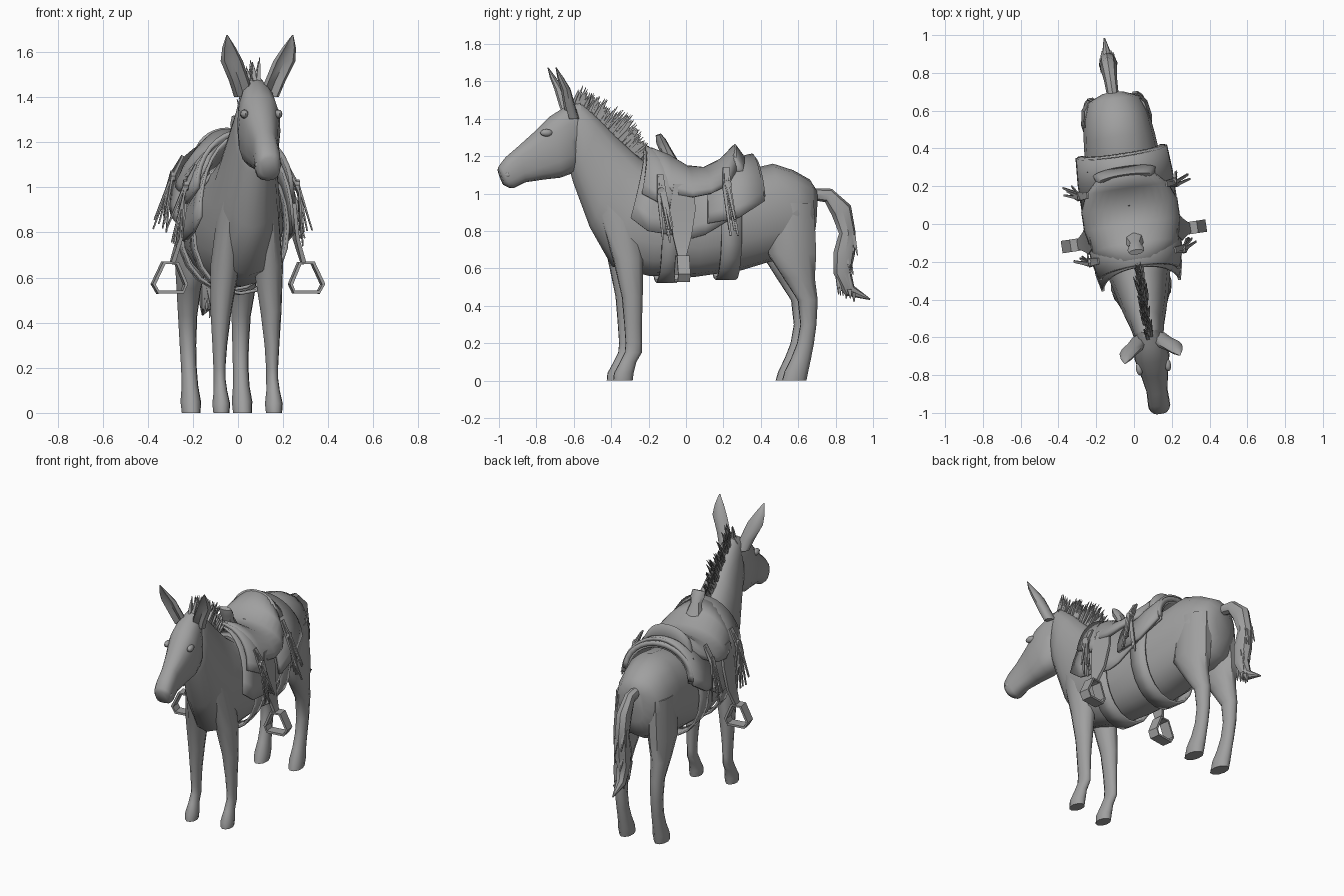
import bpy, bmesh, math, random
from mathutils import Vector, Matrix

if "Cube" in bpy.data.objects:
    bpy.data.objects.remove(bpy.data.objects["Cube"])

random.seed(4)
V = Vector
grey = bpy.data.materials.new("plain grey")
grey.diffuse_color = (0.35, 0.35, 0.35, 1)
grey.use_nodes = True
grey.node_tree.nodes["Principled BSDF"].inputs["Base Color"].default_value = grey.diffuse_color
# the animal stands turned slightly about the vertical axis
PLACE = Matrix.Translation((-0.01, 0, 0)) @ Matrix.Rotation(math.radians(8.5), 4, 'Z')


def oval(c, u, v, n=12, power=1):
    """Ring around c; a power below 1 makes it boxier."""
    def f(x):
        return math.copysign(abs(x) ** power, x) if abs(x) > 1e-6 else 0
    return [c + u * f(math.cos(2 * math.pi * i / n)) + v * f(math.sin(2 * math.pi * i / n)) for i in range(n)]


def loft(bm, rings, closed=False, wrap=True, caps=True):
    rows = [[bm.verts.new(p) for p in r] for r in rings]
    n, m = len(rows[0]), len(rows)
    for i in range(m if closed else m - 1):
        a, b = rows[i], rows[(i + 1) % m]
        for j in range(n if wrap else n - 1):
            k = (j + 1) % n
            bm.faces.new((a[j], a[k], b[k], b[j]))
    if caps and wrap and not closed:
        bm.faces.new(rows[0])
        bm.faces.new(rows[-1])


def rod(bm, pts, sizes, ref, n=4, closed=False):
    """Tube along a path; sizes are half widths along ref and across it."""
    pts = [V(p) for p in pts]
    m, rings = len(pts), []
    for i, p in enumerate(pts):
        if closed:
            t = pts[(i + 1) % m] - pts[i - 1]
        else:
            t = pts[min(i + 1, m - 1)] - pts[max(i - 1, 0)]
        a, b = sizes[i] if isinstance(sizes, list) else sizes
        u = V(ref).normalized()
        w = t.cross(u).normalized()
        if n == 4:
            rings.append([p + u * a + w * b, p - u * a + w * b, p - u * a - w * b, p + u * a - w * b])
        else:
            rings.append(oval(p, u * a, w * b, n))
    loft(bm, rings, closed)


def finish(bm, name, angle=50, thick=0):
    bmesh.ops.recalc_face_normals(bm, faces=bm.faces)
    bm.transform(PLACE)
    me = bpy.data.meshes.new(name)
    bm.to_mesh(me)
    bm.free()
    me.materials.append(grey)
    ob = bpy.data.objects.new(name, me)
    bpy.context.collection.objects.link(ob)
    bpy.ops.object.select_all(action='DESELECT')
    bpy.context.view_layer.objects.active = ob
    ob.select_set(True)
    if thick:
        s = ob.modifiers.new("thickness", 'SOLIDIFY')
        s.thickness, s.offset = thick, 0
    bpy.ops.object.shade_smooth_by_angle(angle=math.radians(angle))


def trunk(name, rows, power):
    """Rings given by top point, bottom point and half width."""
    bm = bmesh.new()
    rings = []
    for yt, zt, yb, zb, w in rows:
        t, b = V((0, yt, zt)), V((0, yb, zb))
        rings.append(oval((t + b) / 2, V((w, 0, 0)), (t - b) / 2, 16, power))
    loft(bm, rings)
    finish(bm, name, 60)


# body and neck
trunk("body", [(.705, 1.02, .695, .80, .06), (.67, 1.075, .665, .70, .14), (.58, 1.125, .58, .65, .175),
               (.47, 1.16, .45, .635, .19), (.3, 1.12, .3, .59, .205), (.05, 1.08, .05, .555, .21),
               (-.18, 1.14, -.2, .56, .185), (-.26, 1.2, -.40, .61, .15), (-.38, 1.31, -.52, .82, .12),
               (-.47, 1.40, -.61, 1.06, .09), (-.56, 1.48, -.63, 1.13, .08), (-.6, 1.49, -.62, 1.2, .06)], .92)
# head
trunk("head", [(-.575, 1.49, -.565, 1.2, .06), (-.66, 1.46, -.61, 1.11, .088), (-.74, 1.41, -.68, 1.085, .094),
               (-.82, 1.33, -.77, 1.075, .074), (-.91, 1.25, -.87, 1.06, .056), (-.975, 1.195, -.93, 1.03, .058),
               (-1.01, 1.15, -.955, 1.03, .054), (-1.017, 1.13, -.985, 1.045, .04)], .78)

SIDES = ((1, "right"), (-1, "left"))
# legs: height, front y, back y, centre x, half width
FRONT = [(.95, -.50, -.25, .07, .06), (.65, -.41, -.245, .097, .066), (.45, -.365, -.25, .112, .047),
         (.3, -.352, -.255, .117, .033), (.2, -.345, -.255, .118, .027), (.15, -.35, -.255, .118, .027),
         (.10, -.375, -.285, .118, .03), (.04, -.408, -.30, .118, .04), (0, -.412, -.305, .118, .036)]
HIND = [(.95, .42, .68, .10, .075), (.68, .42, .69, .115, .075), (.55, .505, .68, .122, .055),
        (.43, .585, .695, .12, .043), (.3, .60, .688, .118, .037), (.2, .582, .675, .116, .035),
        (.12, .55, .66, .115, .037), (.05, .515, .645, .115, .046), (0, .50, .635, .115, .042)]
for s, side in SIDES:
    for part, rows in (("front_leg", FRONT), ("hind_leg", HIND)):
        bm = bmesh.new()
        loft(bm, [oval(V((s * x, (a + b) / 2, z)), V((w, 0, 0)), V((0, (b - a) / 2, 0)), 10)
                  for z, a, b, x, w in rows])
        finish(bm, f"{side}_{part}")
    # ear with a shallow hollow front
    bm = bmesh.new()
    rings = []
    for x, y, z, w, d in [(.055, -.62, 1.40, .045, .035), (.08, -.645, 1.47, .046, .034),
                          (.118, -.67, 1.56, .05, .028), (.135, -.70, 1.62, .03, .018),
                          (.147, -.725, 1.675, .003, .003)]:
        r = oval(V((s * x, y, z)), V((w, 0, 0)), V((0, d, 0)), 8)
        r[6].y += d * .9
        rings.append(r)
    loft(bm, rings)
    finish(bm, f"{side}_ear", 60)
    # eye and nostril
    bm = bmesh.new()
    for c, sc in (((s * .076, -.765, 1.325), (.018, .035, .02)), ((s * .045, -.97, 1.10), (.014, .022, .016))):
        bmesh.ops.create_uvsphere(bm, u_segments=10, v_segments=6, radius=1,
                                  matrix=Matrix.Translation(c) @ Matrix.Diagonal((*sc, 1)))
    finish(bm, f"{side}_eye_and_nostril")

# mane of upright blades
bm = bmesh.new()
for i in range(90):
    t = i / 89
    p = V((random.uniform(-.012, .012), -.61 + .36 * t, 1.47 - .28 * t))
    h = (.11 if t < .6 else .11 - .16 * (t - .6)) * random.uniform(.75, 1.1)
    tip = p + V((random.uniform(-.025, .025), .35 * h + .8 * h * t, h))
    rod(bm, [p, p.lerp(tip, .5), tip], [(.009, .009), (.007, .007), (.001, .001)], (1, 0, 0))
finish(bm, "mane", 20)

# tail with ragged tufts
bm = bmesh.new()
path = [(0, .66, 1.0), (0, .77, .99), (0, .84, .91), (0, .872, .79), (0, .855, .68), (0, .845, .58),
        (0, .885, .48), (0, .995, .435)]
rod(bm, path, [(.03, .03), (.035, .04), (.045, .058), (.045, .045), (.05, .058), (.042, .048), (.03, .035), (.004, .004)],
    (1, 0, 0), 8)
for i in range(22):
    k = random.randint(3, 6)
    p = V(path[k]) + V((random.uniform(-.035, .035), random.uniform(-.03, .03), random.uniform(-.02, .05)))
    q = p + V((random.uniform(-.02, .02), random.uniform(-.01, .04), -.11 if k < 6 else -.05))
    rod(bm, [p, q], [(.012, .012), (.002, .002)], (1, 0, 0))
finish(bm, "tail", 40)


def drape(name, rows, thick=.014):
    """Cloth over the back: top y, hem y, top z, hem z, half width."""
    bm = bmesh.new()
    rings = []
    for yt, yh, zt, zh, w in rows:
        ring = []
        for i in range(17):
            a = (i / 8 - 1) * math.pi / 2
            f = 1 - math.cos(a)
            ring.append(V((w * math.sin(a), yt + (yh - yt) * f, zh + (zt - zh) * math.cos(a))))
        rings.append(ring)
    loft(bm, rings, wrap=False)
    finish(bm, name, 40, thick)


# saddle layers
drape("saddle_blanket", [(-.23, -.33, 1.235, .87, .205), (-.15, -.24, 1.185, .80, .225), (.05, 0, 1.11, .76, .23),
                         (.1, .07, 1.11, .78, .23), (.25, .25, 1.14, .89, .23), (.37, .39, 1.16, .97, .205)])
drape("rear_skirt", [(.09, .08, 1.13, .84, .245), (.25, .25, 1.18, .87, .245), (.36, .39, 1.205, .96, .235)], .02)
drape("rear_roll", [(.30, .31, 1.165, .99, .215), (.375, .395, 1.18, .985, .22)], .03)
drape("front_skirt", [(-.22, -.27, 1.25, 1.0, .21), (-.12, -.16, 1.2, .94, .235), (-.03, -.03, 1.15, .9, .24)], .02)
drape("seat", [(-.19, -.21, 1.235, 1.06, .16), (-.1, -.12, 1.2, 1.0, .22), (.0, .0, 1.14, .98, .245),
               (.1, .1, 1.13, 1.0, .245), (.2, .18, 1.18, 1.04, .21), (.265, .24, 1.25, 1.08, .15)], .025)
drape("cantle", [(.215, .2, 1.19, 1.10, .15), (.265, .24, 1.255, 1.12, .145), (.30, .28, 1.2, 1.10, .16)], .02)

# saddle horn
bm = bmesh.new()
rod(bm, [(0, -.09, 1.17), (0, -.115, 1.24), (0, -.135, 1.28), (0, -.15, 1.315)],
    [(.06, .045), (.035, .03), (.045, .028), (.04, .015)], (1, 0, 0), 8)
finish(bm, "saddle_horn", 40)

# girth bands round the belly
for name, y0, y1, zt, zb, w in (("front_girth", -.16, -.05, 1.12, .53, .212),
                                ("rear_girth", .16, .27, 1.1, .545, .22)):
    bm = bmesh.new()
    zm, h = (zt + zb) / 2, (zt - zb) / 2
    loft(bm, [oval(V((0, y, zm)), V((w, 0, 0)), V((0, 0, h)), 20, .95) for y in (y0, y1)], caps=False)
    finish(bm, name, 40, .014)

for s, side in SIDES:
    # fender and stirrup leather
    bm = bmesh.new()
    rod(bm, [(s * .225, -.05, 1.05), (s * .245, -.055, .92), (s * .262, -.06, .77), (s * .295, -.066, .66)],
        [(.05, .008), (.07, .008), (.05, .008), (.022, .01)], (0, 1, 0))
    finish(bm, f"{side}_fender")
    # stirrup frame
    bm = bmesh.new()
    loop = [(.275, .665), (.335, .665), (.38, .57), (.36, .535), (.25, .535), (.235, .57)]
    rod(bm, [(s * x, -.066, z) for x, z in loop], (.033, .007), (0, 1, 0), closed=True)
    finish(bm, f"{side}_stirrup", 30)
    # hanging saddle strings
    bm = bmesh.new()
    for y, z0, z1, x0 in ((-.17, 1.10, .73, .235), (.185, 1.14, .78, .24)):
        for i in range(8):
            dy, out = random.uniform(-.03, .03), random.uniform(.02, .10)
            zb = z1 + random.uniform(-.01, .10)
            rod(bm, [(s * (x0 - .03), y + dy * .3, z0), (s * (x0 + .022), y + dy * .6, (z0 + zb) / 2 + .05),
                     (s * (x0 + out), y + dy + .03, zb)], [(.009, .005), (.009, .005), (.005, .003)], (0, 1, 0))
        rod(bm, [(s * (x0 + .005), y, z0 - .09), (s * (x0 + .025), y, z0 - .09)], (.024, .024), (0, 1, 0), 8)
    finish(bm, f"{side}_saddle_strings", 30)
